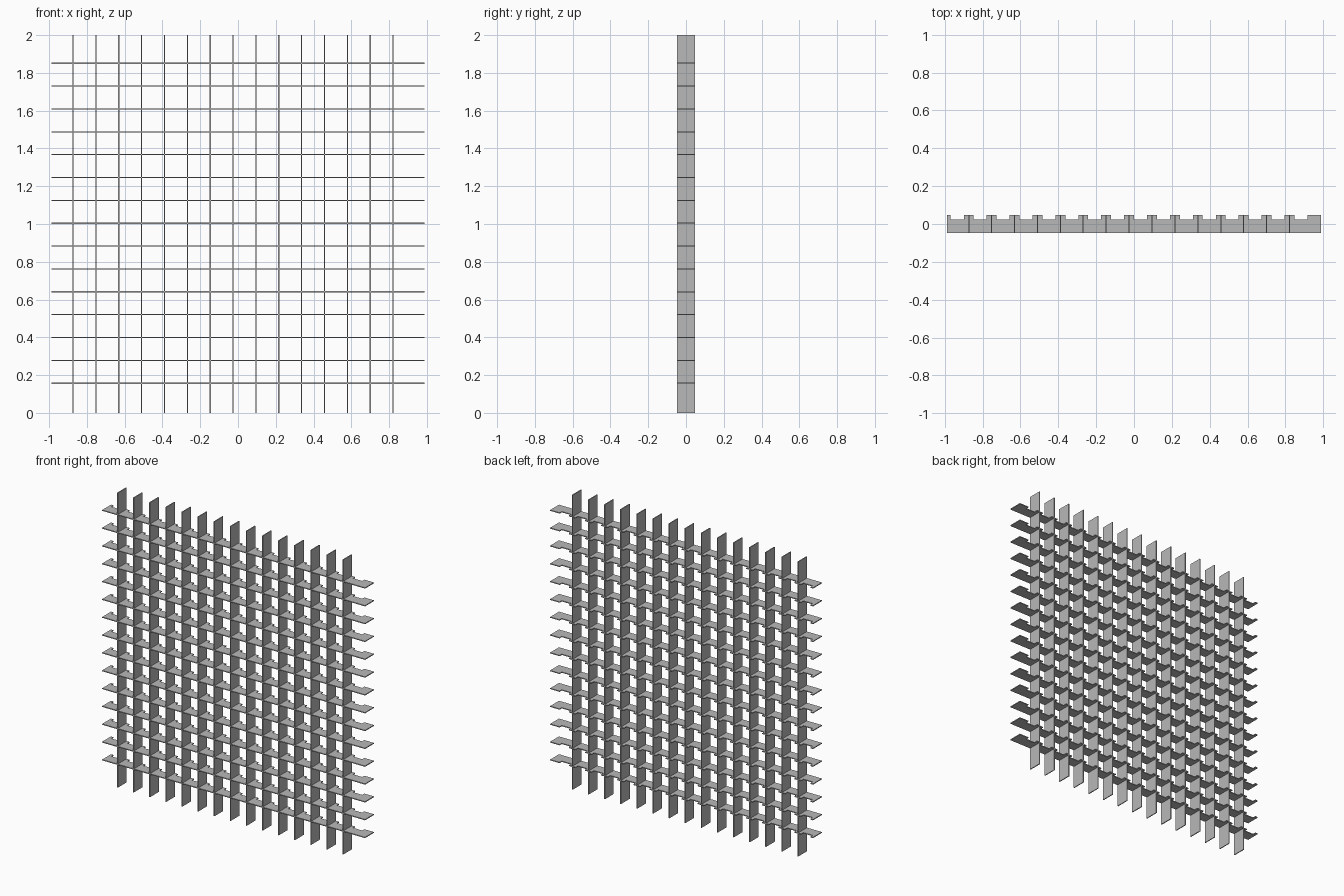
import bpy
import bmesh
from mathutils import Vector

cube = bpy.data.objects.get("Cube")
if cube:
    bpy.data.objects.remove(cube, do_unlink=True)

COUNT = 15
PITCH = 0.121
FIRST_X, FIRST_Z = -0.873, 0.157
HALF_DEPTH = 0.047
HALF_LENGTH = 0.987
NOTCH_Y = 0.024
NOTCH_HALF = 0.0345
THICK = 0.006

grey = bpy.data.materials.new("slat grey")
grey.use_nodes = True
grey.diffuse_color = (0.48, 0.48, 0.48, 1)
grey.node_tree.nodes["Principled BSDF"].inputs["Base Color"].default_value = grey.diffuse_color


def plate(name, outline, normal):
    """Extrude a flat outline by the sheet thickness, centred on its plane."""
    normal = Vector(normal)
    bm = bmesh.new()
    face = bm.faces.new([bm.verts.new(Vector(p) - normal * THICK / 2) for p in outline])
    result = bmesh.ops.extrude_face_region(bm, geom=[face])
    moved = [g for g in result["geom"] if isinstance(g, bmesh.types.BMVert)]
    bmesh.ops.translate(bm, verts=moved, vec=normal * THICK)
    bmesh.ops.recalc_face_normals(bm, faces=bm.faces)
    mesh = bpy.data.meshes.new(name)
    bm.to_mesh(mesh)
    bm.free()
    mesh.materials.append(grey)
    return mesh


def repeat(name, mesh, start, step):
    """Place evenly spaced copies that share one mesh."""
    for i in range(COUNT):
        slat = bpy.data.objects.new(f"{name}_{i + 1}", mesh)
        slat.location = Vector(start) + Vector(step) * i
        bpy.context.collection.objects.link(slat)


# Upright slats: plain full-height strips
upright = [(0, -HALF_DEPTH, 0), (0, HALF_DEPTH, 0), (0, HALF_DEPTH, 2), (0, -HALF_DEPTH, 2)]
repeat("upright_slat", plate("upright_slat", upright, (1, 0, 0)),
       (FIRST_X, 0, 0), (PITCH, 0, 0))

# Cross slats: back edge notched between the uprights
cross = [(HALF_LENGTH, HALF_DEPTH, 0), (HALF_LENGTH, -HALF_DEPTH, 0),
         (-HALF_LENGTH, -HALF_DEPTH, 0), (-HALF_LENGTH, HALF_DEPTH, 0)]
for i in range(COUNT + 1):
    mid = FIRST_X + (i - 0.5) * PITCH
    a, b = mid - NOTCH_HALF, mid + NOTCH_HALF
    cross += [(a, HALF_DEPTH, 0), (a, NOTCH_Y, 0), (b, NOTCH_Y, 0), (b, HALF_DEPTH, 0)]
repeat("cross_slat", plate("cross_slat", cross, (0, 0, 1)),
       (0, 0, FIRST_Z), (0, 0, PITCH))
